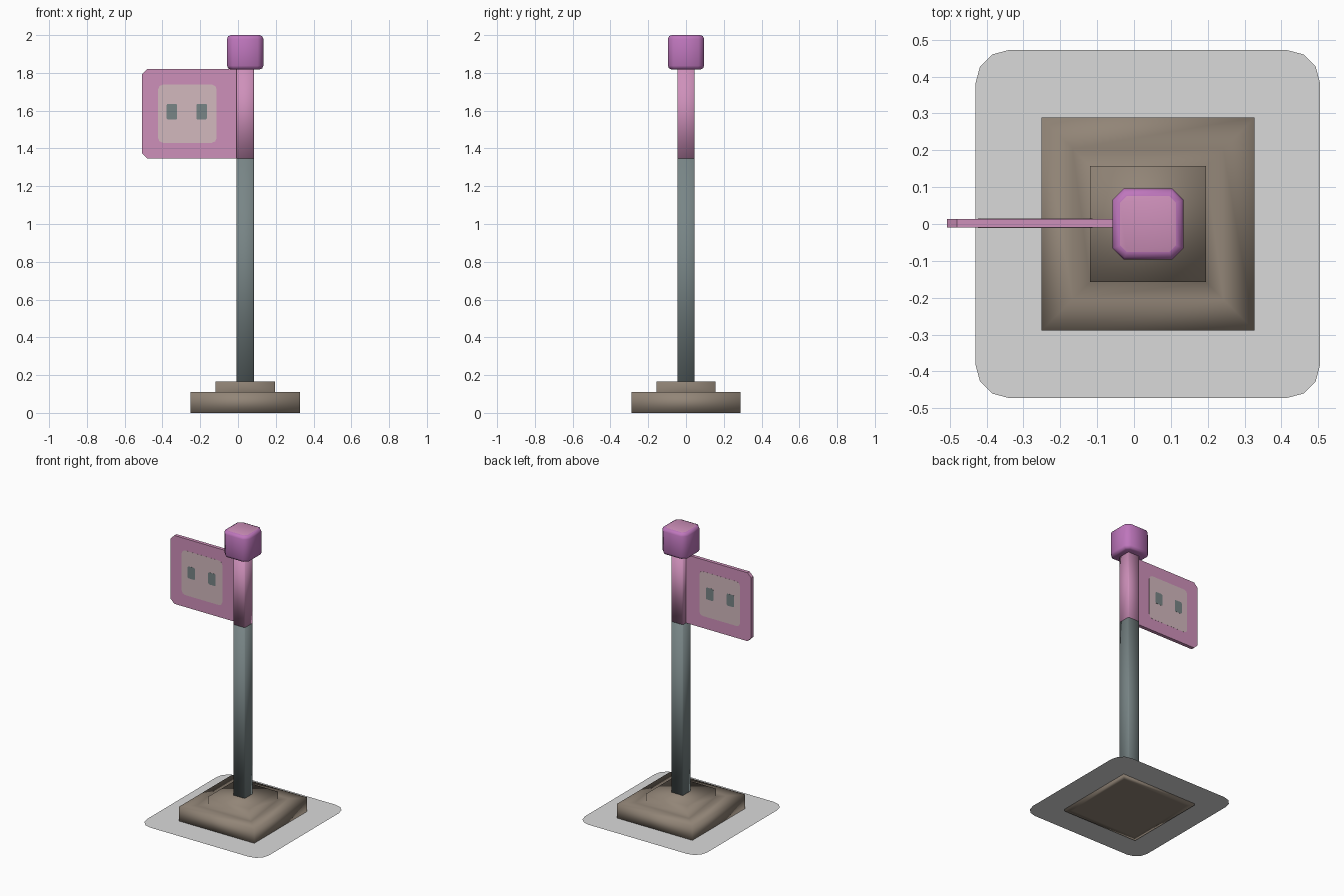
import bpy
import bmesh
from mathutils import Vector

cube = bpy.data.objects.get("Cube")
if cube:
    bpy.data.objects.remove(cube, do_unlink=True)


def material(name, r, g, b):
    """One flat colour, given as 0-255 display values."""
    rgba = [((c / 255 + 0.055) / 1.055) ** 2.4 for c in (r, g, b)] + [1]
    mat = bpy.data.materials.new(name)
    mat.use_nodes = True
    mat.diffuse_color = rgba
    bsdf = mat.node_tree.nodes["Principled BSDF"]
    bsdf.inputs["Base Color"].default_value = rgba
    bsdf.inputs["Roughness"].default_value = 0.9
    return mat


BROWN = material("stone brown", 146, 133, 119)
TEAL = material("grey teal", 120, 133, 134)
PINK = material("dusty pink", 206, 144, 186)
PURPLE = material("orchid purple", 190, 118, 188)
PALE = material("pale pink grey", 210, 184, 189)
GREY = material("light grey", 218, 218, 218)


def box_mesh(low, high):
    bm = bmesh.new()
    bmesh.ops.create_cube(bm, size=1)
    low, high = Vector(low), Vector(high)
    for v in bm.verts:
        v.co = (low + high) / 2 + v.co * (high - low)
    return bm


def bevel(bm, width, segments=1, axis=2, keep=lambda e: True):
    """Bevel the edges running along one axis."""
    edges = [e for e in bm.edges if keep(e)
             and abs((e.verts[0].co - e.verts[1].co).normalized()[axis]) > 0.9]
    bmesh.ops.bevel(bm, geom=edges, offset=width, segments=segments,
                    profile=0.5, affect='EDGES')


def facing(bm, direction):
    bm.normal_update()
    return [f for f in bm.faces if f.normal.z * direction > 0.95]


def finish(bm, name, *mats, smooth=False):
    bmesh.ops.recalc_face_normals(bm, faces=bm.faces)
    for f in bm.faces:
        f.smooth = smooth
    mesh = bpy.data.meshes.new(name)
    bm.to_mesh(mesh)
    bm.free()
    for m in mats:
        mesh.materials.append(m)
    obj = bpy.data.objects.new(name, mesh)
    bpy.context.collection.objects.link(obj)


X = 0.038  # post axis

# Thin ground sheet with rounded corners, just above the base's underside
bm = box_mesh((-0.43, -0.472, 0.0), (0.505, 0.472, 0.013))
bevel(bm, 0.09, 3)
bmesh.ops.delete(bm, geom=[f for f in bm.faces if f.calc_center_median().z < 0.0129],
                 context='FACES')
finish(bm, "ground_sheet", GREY)

# Base block with clipped corners; its softly shaded top rises into a square collar
bm = box_mesh((X - 0.289, -0.289, 0), (X + 0.289, 0.289, 0.11))
outer = {v for v in bm.verts}
for width in (0.12, 0.066):
    top = [f for f in facing(bm, 1) if abs(f.calc_center_median().y) < 0.01
           and abs(f.calc_center_median().x - X) < 0.01]
    bmesh.ops.inset_region(bm, faces=top, thickness=width)
collar = min(facing(bm, 1), key=lambda f: f.calc_area() + abs(f.calc_center_median().y) * 9
             + abs(f.calc_center_median().x - X) * 9)
raised = bmesh.ops.extrude_discrete_faces(bm, faces=[collar])["faces"][0]
bmesh.ops.translate(bm, verts=raised.verts, vec=(0, 0, 0.055))
bmesh.ops.inset_region(bm, faces=facing(bm, -1), thickness=0.05)
bevel(bm, 0.052, keep=lambda e: all(v in outer for v in e.verts))
finish(bm, "base_block", BROWN, smooth=True)

# Post in two colours, its corners just softened
for name, low, high, mat in (("lower_post", 0.16, 1.346, TEAL),
                             ("upper_post", 1.346, 1.83, PINK)):
    bm = box_mesh((X - 0.046, -0.046, low), (X + 0.046, 0.046, high))
    bevel(bm, 0.006)
    finish(bm, name, mat, smooth=True)

# Cap: softened cube with a pink top face
bm = box_mesh((X - 0.096, -0.096, 1.818), (X + 0.096, 0.096, 2.0))
bevel(bm, 0.03)
rims = {e for d in (-1, 1) for f in facing(bm, d) for e in f.edges}
bmesh.ops.bevel(bm, geom=list(rims), offset=0.02, segments=2, profile=0.5, affect='EDGES')
for f in facing(bm, 1):
    f.material_index = 1
finish(bm, "cap", PURPLE, PINK, smooth=True)

# Flag with clipped outer corners
FLAG_Y, HALF = 0.002, 0.012
bm = box_mesh((-0.508, FLAG_Y - HALF, 1.347), (0.0, FLAG_Y + HALF, 1.82))
bevel(bm, 0.028, axis=1, keep=lambda e: e.verts[0].co.x < -0.4)
finish(bm, "flag", PINK)


def flag_plate(name, side, x0, x1, z0, z1, lift, corner, mat):
    ys = sorted((FLAG_Y + side * (HALF - 0.002), FLAG_Y + side * (HALF + lift)))
    bm = box_mesh((x0, ys[0], z0), (x1, ys[1], z1))
    bevel(bm, corner, 2, axis=1)
    finish(bm, name, mat)


# Pale panel and two dark marks on both faces of the flag
for side, label in ((-1, "front"), (1, "back")):
    flag_plate(label + "_panel", side, -0.423, -0.113, 1.43, 1.738, 0.0007, 0.025, PALE)
    for i, x in enumerate((-0.35, -0.192)):
        flag_plate(f"{label}_mark_{i + 1}", side, x - 0.028, x + 0.028,
                   1.553, 1.636, 0.0014, 0.008, TEAL)
